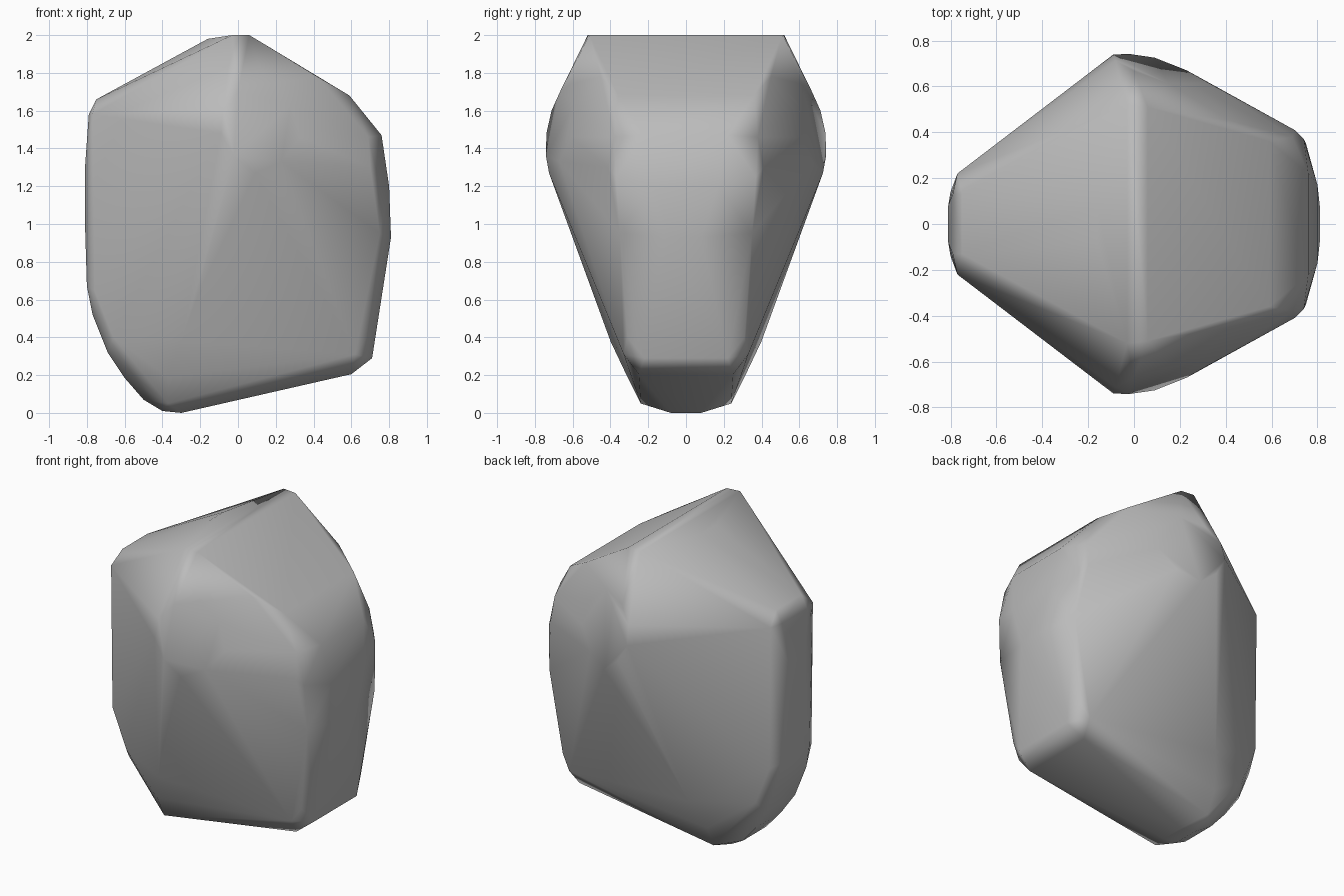
import bpy
import bmesh

cube = bpy.data.objects.get("Cube")
if cube:
    bpy.data.objects.remove(cube, do_unlink=True)

# Plain stone material
stone = bpy.data.materials.new("stone_grey")
stone.use_nodes = True
grey = (0.5, 0.5, 0.5, 1)
stone.diffuse_color = grey
stone.node_tree.nodes["Principled BSDF"].inputs["Base Color"].default_value = grey

# Corner groups of one half of the rock; each is mirrored across y
ridge = [(-.16, .08, 1.98), (-.03, .52, 2), (.06, .51, 2)]
shoulder = [(.42, .45, 1.78), (.59, .36, 1.68), (.76, .22, 1.47), (.69, .38, 1.46)]
flank = [(.8, .17, 1.2), (.81, .08, .93), (.74, .37, 1.25), (.75, .35, .95), (.7, .41, 1.3)]
toe = [(.71, .22, .29), (.68, .31, .4), (.6, .25, .205), (.62, .33, .31)]
base = [(-.3, .08, 0), (-.4, .09, .01), (-.37, .24, .05), (-.5, .12, .07)]
crease = [(-.22, .48, .6), (-.3, .4, .38), (-.37, .31, .19)]
heel = [(-.6, .13, .185), (-.69, .15, .32), (-.77, .15, .52), (-.66, .22, .4), (-.76, .22, .65)]
end = [(-.8, .14, .67), (-.81, .08, 1), (-.81, .08, 1.3), (-.79, .13, 1.58),
       (-.77, .22, 1.58), (-.75, .13, 1.66)]

# Flat worn patch on each side, an outline laid on one tilted plane
outline = [(-.09, 1.48), (-.08, 1.6), (0, 1.7), (.15, 1.74), (.28, 1.63),
           (.33, 1.46), (.23, 1.33), (.09, 1.27), (-.02, 1.36)]
patch = [(x, .735 - .31 * (x + .09) - .2 * (z - 1.5), z) for x, z in outline]

# Rock as the hull of the mirrored corners
bm = bmesh.new()
for x, y, z in ridge + shoulder + flank + toe + base + crease + heel + end + patch:
    for side in (1, -1):
        bm.verts.new((x, y * side, z))
bmesh.ops.convex_hull(bm, input=bm.verts[:])
loose = [v for v in bm.verts if not v.link_faces]
bmesh.ops.delete(bm, geom=loose, context="VERTS")
bmesh.ops.dissolve_limit(bm, angle_limit=.02, verts=bm.verts[:], edges=bm.edges[:])
bmesh.ops.recalc_face_normals(bm, faces=bm.faces[:])

mesh = bpy.data.meshes.new("rock")
bm.to_mesh(mesh)
bm.free()
mesh.materials.append(stone)
rock = bpy.data.objects.new("rock", mesh)
bpy.context.collection.objects.link(rock)

# Soft shading that keeps the broad faces and strongest creases crisp
bpy.ops.object.select_all(action="DESELECT")
rock.select_set(True)
bpy.context.view_layer.objects.active = rock
bpy.ops.object.shade_smooth_by_angle(angle=1.05)
weighted = rock.modifiers.new("broad_faces", "WEIGHTED_NORMAL")
weighted.keep_sharp = True
